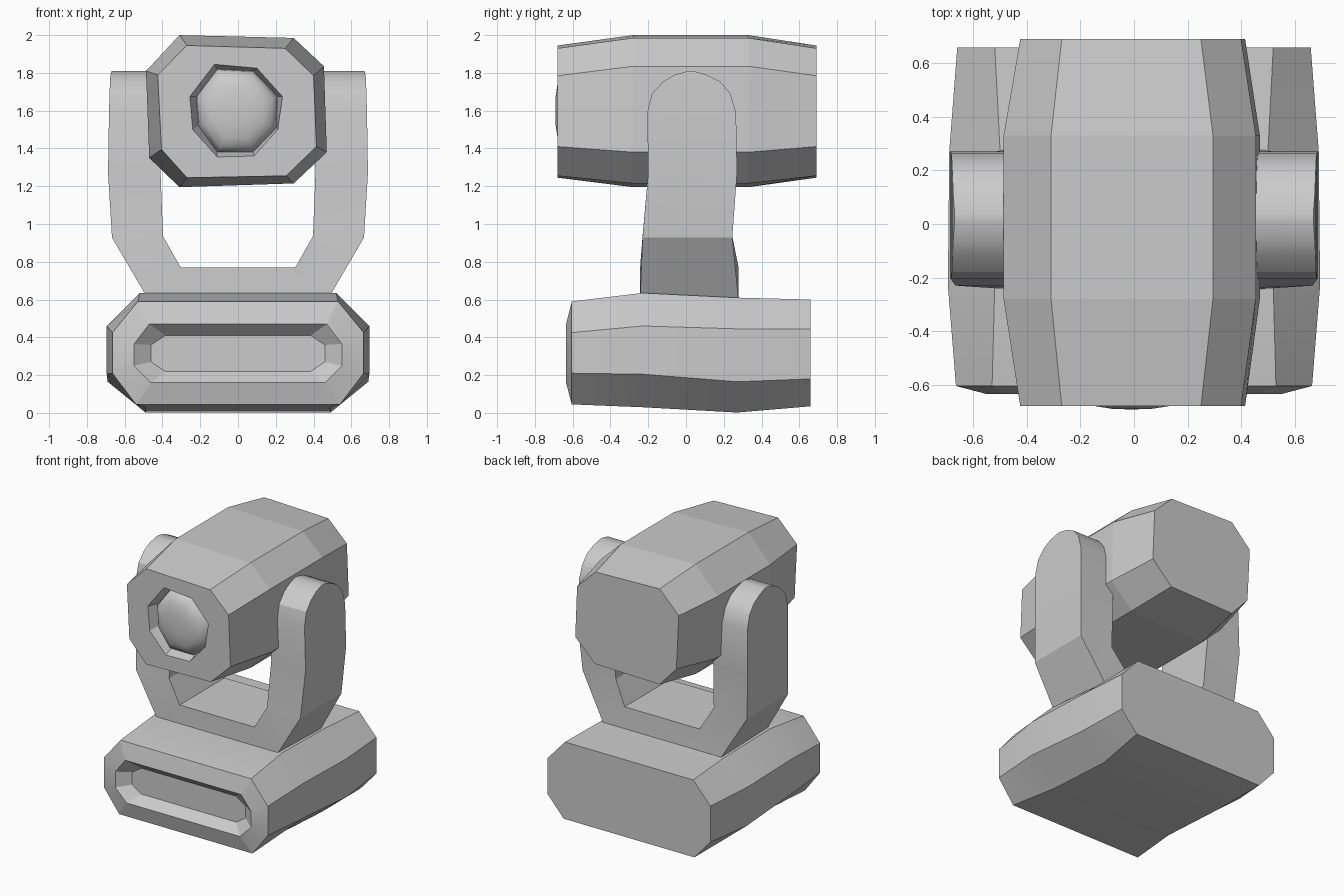
import bpy, bmesh


def loft(name, rings, angle=None):
    """Skin a list of equal-length rings of 3D points and cap both ends."""
    bm = bmesh.new()
    vs = [[bm.verts.new(p) for p in r] for r in rings]
    n = len(rings[0])
    for a, b in zip(vs, vs[1:]):
        for i in range(n):
            j = (i + 1) % n
            bm.faces.new((a[i], a[j], b[j], b[i]))
    bm.faces.new(vs[0])
    bm.faces.new(vs[-1][::-1])
    bmesh.ops.recalc_face_normals(bm, faces=bm.faces)
    me = bpy.data.meshes.new(name)
    bm.to_mesh(me)
    bm.free()
    ob = bpy.data.objects.new(name, me)
    bpy.context.collection.objects.link(ob)
    if angle:
        bpy.ops.object.select_all(action='DESELECT')
        ob.select_set(True)
        bpy.context.view_layer.objects.active = ob
        bpy.ops.object.shade_smooth_by_angle(angle=angle)
    return ob


def at(y, pts):
    return [(x, y, z) for x, z in pts]


def octagon(wt, wb, w, zt, zu, zl, zb):
    """Top, bottom and side half widths, then the four heights."""
    return [(-wt, zt), (wt, zt), (w, zu), (w, zl), (wb, zb), (-wb, zb), (-w, zl), (-w, zu)]


# Base: barrel-shaped housing with a slot recessed in its front
loft("base", [
    at(0.66, octagon(0.52, 0.53, 0.66, 0.60, 0.445, 0.18, 0.035)),
    at(0.27, octagon(0.50, 0.49, 0.69, 0.61, 0.445, 0.165, 0.002)),
    at(-0.23, octagon(0.52, 0.49, 0.695, 0.635, 0.46, 0.205, 0.03)),
    at(-0.605, octagon(0.53, 0.54, 0.665, 0.59, 0.425, 0.21, 0.045)),
    at(-0.635, octagon(0.47, 0.46, 0.55, 0.47, 0.365, 0.25, 0.16)),
    at(-0.57, octagon(0.385, 0.385, 0.46, 0.41, 0.36, 0.27, 0.22)),
], 0.2)

# Head: slightly skewed octagonal barrel with a lens opening
end = [(-0.27, 1.945), (0.25, 1.93), (0.40, 1.785), (0.415, 1.41),
       (0.255, 1.255), (-0.27, 1.245), (-0.405, 1.395), (-0.425, 1.79)]
mid = [(-0.31, 2.0), (0.295, 1.985), (0.455, 1.835), (0.47, 1.38),
       (0.295, 1.215), (-0.31, 1.195), (-0.47, 1.35), (-0.487, 1.81)]
rim = [(-0.125, 1.845), (0.10, 1.825), (0.235, 1.675), (0.21, 1.5),
       (0.085, 1.36), (-0.11, 1.355), (-0.24, 1.5), (-0.255, 1.675)]
glass = [(-0.11, 1.82), (0.08, 1.81), (0.21, 1.675), (0.205, 1.51),
         (0.08, 1.38), (-0.11, 1.38), (-0.21, 1.52), (-0.22, 1.675)]
loft("head", [at(0.69, end), at(0.33, mid), at(-0.28, mid),
              at(-0.68, end), at(-0.68, rim), at(-0.61, glass)])

# Lens: shallow smooth dome
loft("lens", [at(y, [(-0.01 + (x + 0.01) * s, 1.6 + (z - 1.6) * s) for x, z in glass])
              for s, y in ((1, -0.60), (0.97, -0.63), (0.86, -0.66),
                           (0.65, -0.68), (0.35, -0.69), (0.1, -0.692))], 1.0)

# Yoke: inner x, inner z, outer x, outer z, front y, back y
arm = [(0.40, 1.81, 0.67, 1.81, 0.01, 0.04),
       (0.40, 1.79, 0.675, 1.79, -0.06, 0.11),
       (0.40, 1.755, 0.678, 1.755, -0.12, 0.18),
       (0.40, 1.69, 0.68, 1.69, -0.18, 0.235),
       (0.40, 1.59, 0.683, 1.59, -0.205, 0.265),
       (0.41, 1.27, 0.688, 1.27, -0.20, 0.27),
       (0.397, 0.935, 0.667, 0.928, -0.23, 0.245),
       (0.303, 0.77, 0.475, 0.60, -0.243, 0.278)]


def arm_rings(side):
    return [[(side * xi, f, zi), (side * xo, f, zo), (side * xo, b, zo), (side * xi, b, zi)]
            for xi, zi, xo, zo, f, b in arm]


loft("yoke", arm_rings(-1) + arm_rings(1)[::-1], 0.45)
